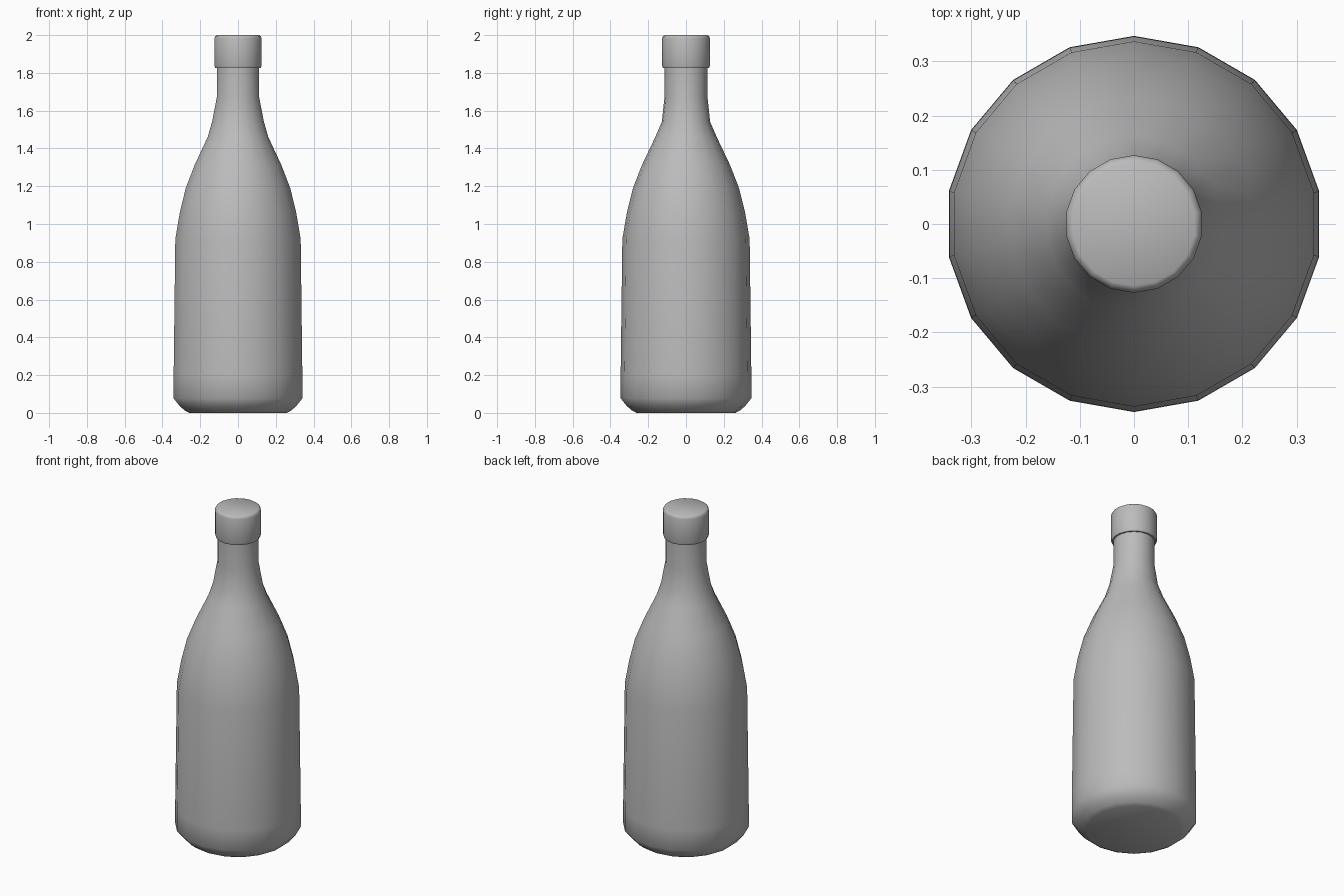
import bpy, bmesh, math

if "Cube" in bpy.data.objects:
    bpy.data.objects.remove(bpy.data.objects["Cube"])

SIDES = 18

grey = bpy.data.materials.new("plain grey")
grey.diffuse_color = (0.5, 0.5, 0.5, 1)
grey.use_nodes = True
grey.node_tree.nodes["Principled BSDF"].inputs["Base Color"].default_value = grey.diffuse_color


def lathe(name, profile, smooth_angle):
    """Turn (radius, height, ovalness) points round z and close both ends."""
    bm = bmesh.new()
    rings = []
    for r, z, oval in profile:
        ring = []
        for i in range(SIDES):
            a = math.pi / 2 + 2 * math.pi * i / SIDES
            rr = r + oval * math.cos(2 * a)
            ring.append(bm.verts.new((rr * math.cos(a), rr * math.sin(a), z)))
        rings.append(ring)
    for low, high in zip(rings, rings[1:]):
        for i in range(SIDES):
            j = (i + 1) % SIDES
            bm.faces.new((low[i], low[j], high[j], high[i]))
    bm.faces.new(rings[0][::-1])
    bm.faces.new(rings[-1])
    mesh = bpy.data.meshes.new(name)
    bm.to_mesh(mesh)
    bm.free()
    mesh.materials.append(grey)
    obj = bpy.data.objects.new(name, mesh)
    bpy.context.collection.objects.link(obj)
    bpy.ops.object.select_all(action='DESELECT')
    bpy.context.view_layer.objects.active = obj
    obj.select_set(True)
    bpy.ops.object.shade_smooth_by_angle(angle=math.radians(smooth_angle))
    return obj


# Bottle: base, body, shoulder, neck and the thicker lip in one profile
lathe("bottle", [
    (0.262, 0.0, 0), (0.285, 0.012, 0), (0.312, 0.035, 0), (0.347, 0.078, 0),
    (0.346, 0.20, 0), (0.337, 0.92, 0), (0.313, 1.06, 0), (0.281, 1.19, 0),
    (0.232, 1.315, 0), (0.163, 1.46, 0), (0.134, 1.54, 0.006),
    (0.114, 1.67, 0), (0.113, 1.825, 0), (0.122, 1.825, 0),
    (0.127, 1.84, 0), (0.127, 1.982, 0), (0.123, 1.994, 0), (0.114, 2.0, 0),
], 65)
